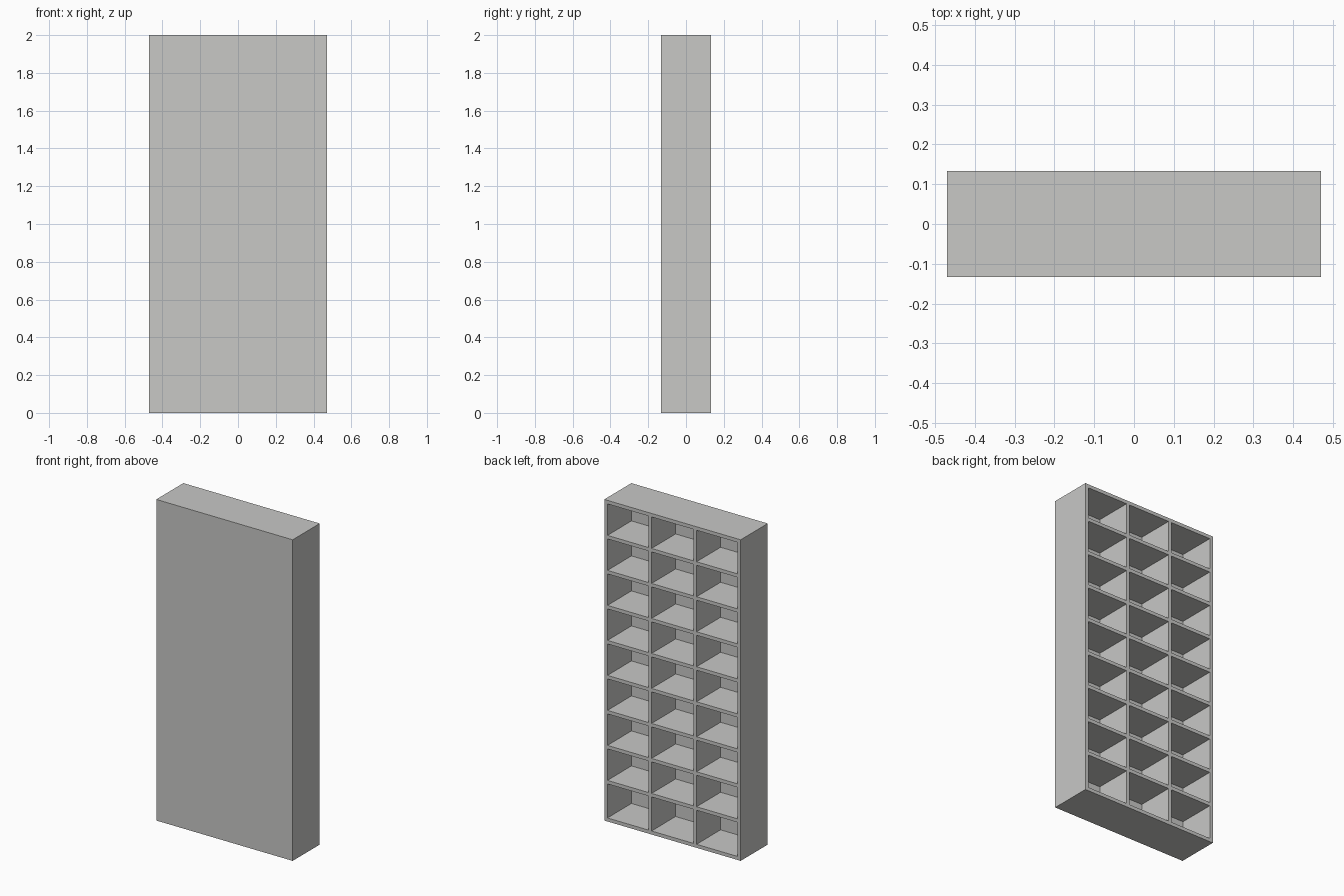
import bpy

if "Cube" in bpy.data.objects:
    bpy.data.objects.remove(bpy.data.objects["Cube"])

# One flat colour for the whole bookcase
mat = bpy.data.materials.new("light grey")
mat.diffuse_color = (0.58, 0.58, 0.565, 1)
mat.use_nodes = True
mat.node_tree.nodes["Principled BSDF"].inputs["Base Color"].default_value = mat.diffuse_color

W, D, H = 0.47, 0.133, 2.0      # half width, half depth, height
T = 0.022                       # board thickness
BACK = 0.03                     # back panel thickness


def board(name, x0, x1, y0, y1, z0, z1):
    bpy.ops.mesh.primitive_cube_add(
        size=1, location=((x0 + x1) / 2, (y0 + y1) / 2, (z0 + z1) / 2))
    ob = bpy.context.object
    ob.name = name
    ob.scale = (x1 - x0, y1 - y0, z1 - z0)
    bpy.ops.object.transform_apply(location=False, rotation=False, scale=True)
    ob.data.materials.append(mat)
    return ob


# Outer sides
board("left_side", -W, -W + T, -D, D, 0, H)
board("right_side", W - T, W, -D, D, 0, H)

# Top board and closed panel on the -y side
board("top_board", -W + T, W - T, -D, D, H - T, H)
board("back_panel", -W + T, W - T, -D, -D + BACK, 0, H - T)

# Two upright dividers
DIV = 0.155
for name, x in (("left_divider", -DIV), ("right_divider", DIV)):
    board(name, x - T / 2, x + T / 2, -D + BACK, D, 0, H - T)

# Shelves between the uprights, bottom row slightly taller
columns = ((-W + T, -DIV - T / 2), (-DIV + T / 2, DIV - T / 2), (DIV + T / 2, W - T))
levels = [0] + [H - T - 0.218 * k for k in range(8, 0, -1)]
for c, (x0, x1) in enumerate(columns):
    for r, z in enumerate(levels):
        board(f"shelf_column{c + 1}_row{r + 1}", x0, x1, -D + BACK, D, z, z + T)
